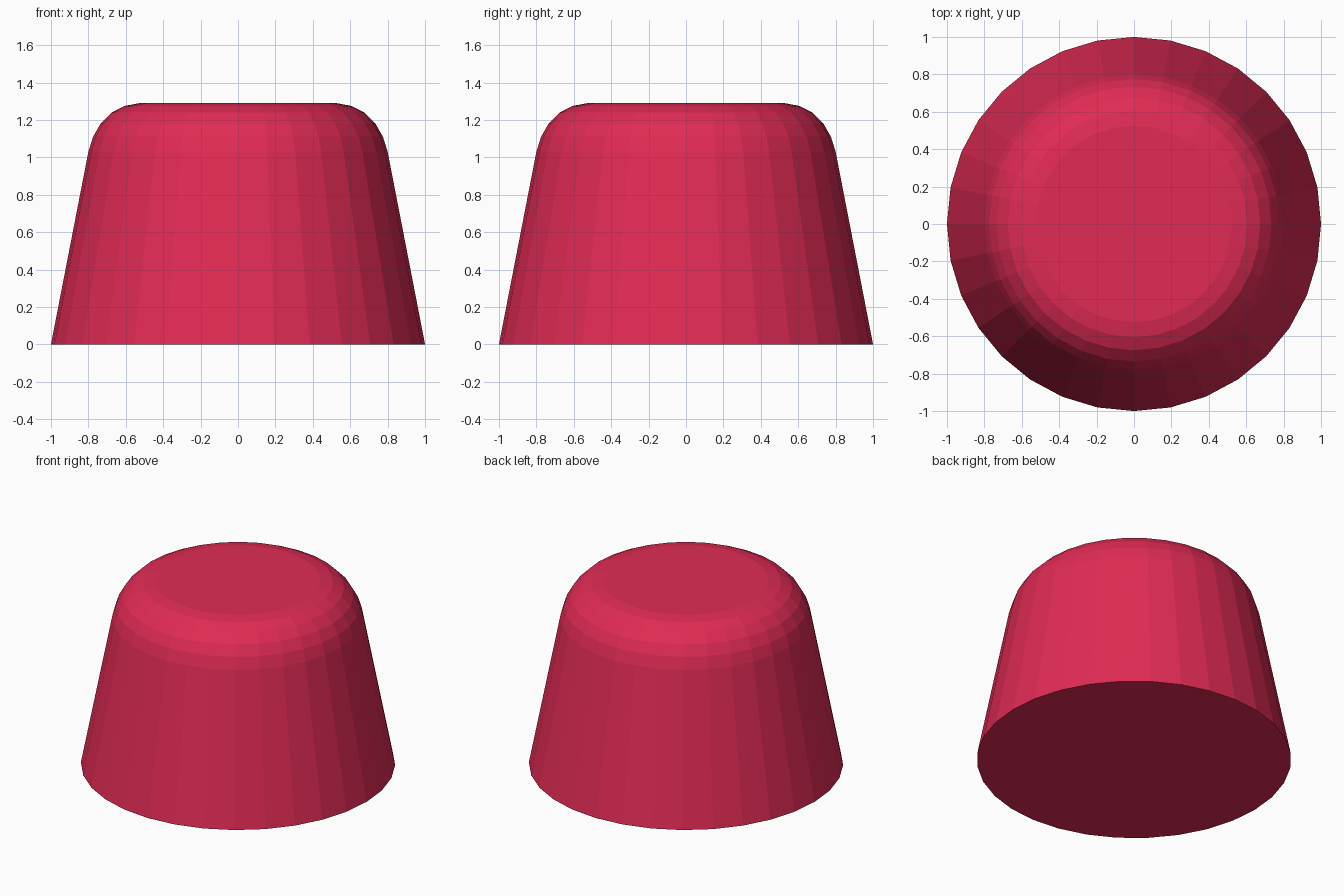
import bpy, bmesh
from math import cos, sin, tau

if "Cube" in bpy.data.objects:
    bpy.data.objects.remove(bpy.data.objects["Cube"])

SIDES = 32
# (radius, height): tapered wall, then rounded shoulder to the flat top
PROFILE = [(1.0, 0.0), (0.80, 1.03), (0.775, 1.11), (0.735, 1.18),
           (0.675, 1.24), (0.605, 1.275), (0.525, 1.29)]

# Rings joined by quads, capped at both ends
bm = bmesh.new()
rings = [[bm.verts.new((r * cos(tau * i / SIDES), r * sin(tau * i / SIDES), z))
          for i in range(SIDES)] for r, z in PROFILE]
for low, high in zip(rings, rings[1:]):
    for i in range(SIDES):
        j = (i + 1) % SIDES
        bm.faces.new((low[i], low[j], high[j], high[i]))
bm.faces.new(rings[0][::-1])
bm.faces.new(rings[-1])

mesh = bpy.data.meshes.new("tapered_body")
bm.to_mesh(mesh)
bm.free()

# Crimson finish, flat shaded
mat = bpy.data.materials.new("crimson")
mat.diffuse_color = (0.75, 0.024, 0.09, 1.0)
mat.use_nodes = True
mat.node_tree.nodes["Principled BSDF"].inputs["Base Color"].default_value = mat.diffuse_color
mesh.materials.append(mat)
body = bpy.data.objects.new("tapered_body", mesh)
bpy.context.collection.objects.link(body)
